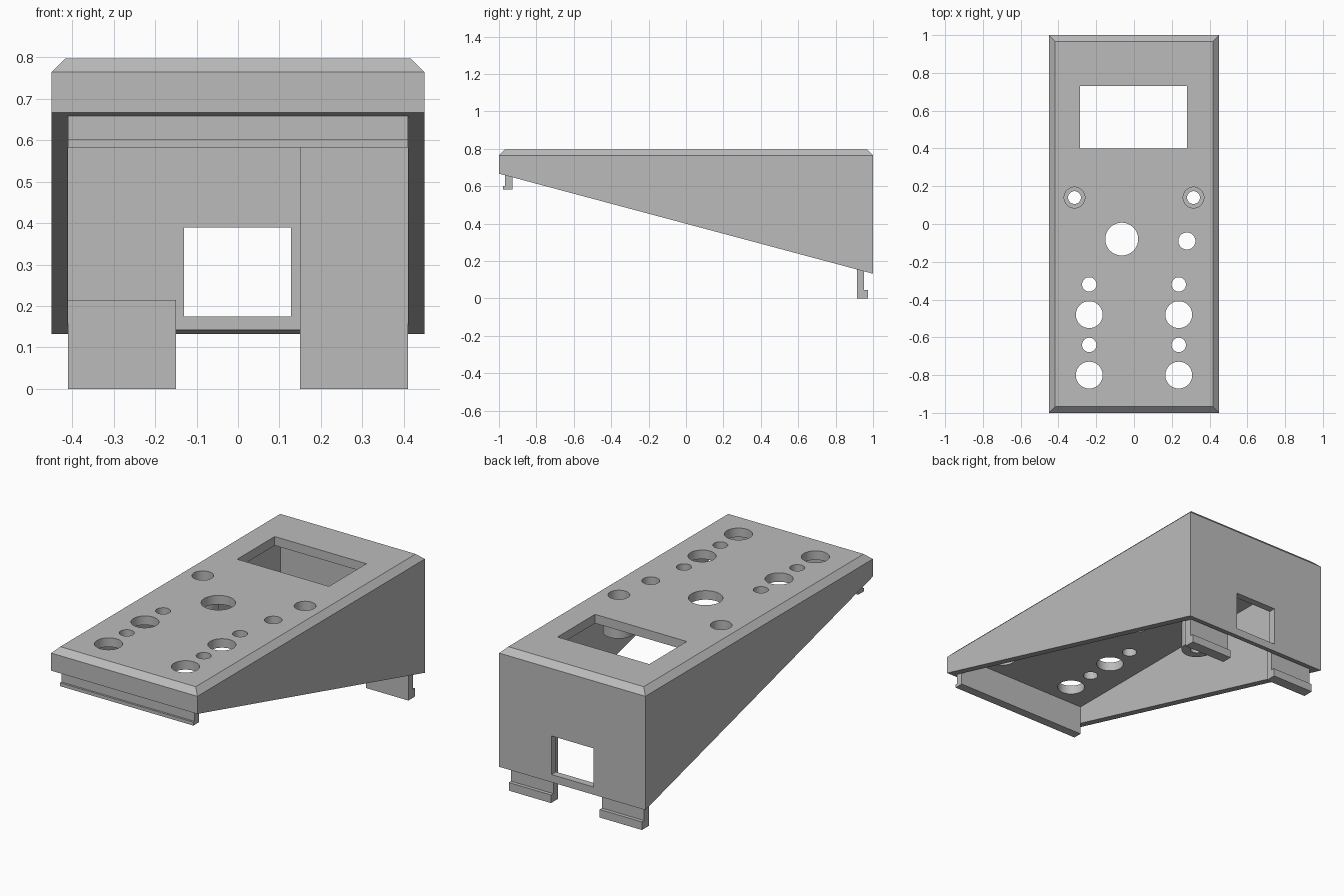
import bpy, bmesh, math
from mathutils import Matrix

if "Cube" in bpy.data.objects:
    bpy.data.objects.remove(bpy.data.objects["Cube"], do_unlink=True)

grey = bpy.data.materials.new("matte grey plastic")
grey.use_nodes = True
colour = (0.5, 0.5, 0.5, 1)
grey.diffuse_color = colour
grey.node_tree.nodes["Principled BSDF"].inputs["Base Color"].default_value = colour


def finish(name, bm):
    bmesh.ops.recalc_face_normals(bm, faces=bm.faces)
    mesh = bpy.data.meshes.new(name)
    bm.to_mesh(mesh)
    bm.free()
    mesh.materials.append(grey)
    obj = bpy.data.objects.new(name, mesh)
    bpy.context.collection.objects.link(obj)
    return obj


def add_box(bm, x, y, z):
    size = Matrix.Diagonal((x[1] - x[0], y[1] - y[0], z[1] - z[0], 1))
    centre = Matrix.Translation((sum(x) / 2, sum(y) / 2, sum(z) / 2))
    bmesh.ops.create_cube(bm, size=1, matrix=centre @ size)


def add_cylinder(bm, x, y, r, z):
    bmesh.ops.create_cone(bm, cap_ends=True, segments=48, radius1=r, radius2=r,
                          depth=z[1] - z[0],
                          matrix=Matrix.Translation((x, y, sum(z) / 2)))


def cut(target, bm):
    cutter = finish("cutter", bm)
    cutter.hide_render = True
    mod = target.modifiers.new("cut", 'BOOLEAN')
    mod.operation, mod.solver, mod.object = 'DIFFERENCE', 'EXACT', cutter
    bpy.context.view_layer.objects.active = target
    bpy.ops.object.modifier_apply(modifier=mod.name)
    bpy.data.objects.remove(cutter, do_unlink=True)


def smooth(obj):
    bpy.ops.object.select_all(action='DESELECT')
    obj.select_set(True)
    bpy.context.view_layer.objects.active = obj
    bpy.ops.object.shade_smooth_by_angle(angle=math.radians(30))


W, TOP, EDGE, BEVEL, ROOF = 0.45, 0.797, 0.765, 0.033, 0.747
IN_X, IN_Y = 0.41, 0.96

# Wedge-shaped housing with a chamfered top
bm = bmesh.new()
rings = []
for inset, front_z, back_z in ((0, 0.667, 0.132), (0, EDGE, EDGE), (BEVEL, TOP, TOP)):
    x, y = W - inset, 1 - inset
    rings.append([bm.verts.new(p) for p in
                  ((-x, -y, front_z), (x, -y, front_z), (x, y, back_z), (-x, y, back_z))])
bm.faces.new(rings[0])
bm.faces.new(rings[2])
for low, high in zip(rings, rings[1:]):
    for i in range(4):
        j = (i + 1) % 4
        bm.faces.new((low[i], low[j], high[j], high[i]))
housing = finish("housing", bm)

# Hollow interior, open below
bm = bmesh.new()
add_box(bm, (-IN_X, IN_X), (-IN_Y, IN_Y), (-0.5, ROOF))
cut(housing, bm)

# Display opening, rear port and control holes
BOSSES = [(-0.315, 0.14), (0.315, 0.14)]
bm = bmesh.new()
add_box(bm, (-0.285, 0.28), (0.4, 0.73), (0.7, 0.9))
add_box(bm, (-0.13, 0.128), (0.9, 1.1), (0.175, 0.39))
holes = [(-0.065, -0.08, 0.087), (0.28, -0.09, 0.045)]
holes += [(x, y, 0.055) for x, y in BOSSES]
for side in (-0.237, 0.237):
    for y in (-0.32, -0.64):
        holes += [(side, y, 0.038), (side, y - 0.16, 0.071)]
for x, y, r in holes:
    add_cylinder(bm, x, y, r, (0.7, 0.9))
cut(housing, bm)
smooth(housing)

# Screw bosses with deep counterbores
for name, (x, y) in zip(("right_screw_boss", "left_screw_boss"), BOSSES):
    bm = bmesh.new()
    add_cylinder(bm, x, y, 0.08, (0.59, ROOF + 0.003))
    boss = finish(name, bm)
    for r, z in ((0.055, (0.625, 0.9)), (0.034, (0.5, 0.7))):
        bm = bmesh.new()
        add_cylinder(bm, x, y, r, z)
        cut(boss, bm)
    smooth(boss)


# Snap clips: a (y, z) profile swept across x
def clip(name, x0, x1, profile):
    bm = bmesh.new()
    face = bm.faces.new([bm.verts.new((x0, y, z)) for y, z in profile])
    out = bmesh.ops.extrude_face_region(bm, geom=[face])
    verts = [v for v in out["geom"] if isinstance(v, bmesh.types.BMVert)]
    bmesh.ops.translate(bm, verts=verts, vec=(x1 - x0, 0, 0))
    finish(name, bm)


def rear_profile(top):
    return [(0.913, 0), (0.973, 0), (0.973, 0.045), (0.953, 0.045), (0.953, top), (0.913, top)]


clip("front_clip", -IN_X, IN_X,
     [(-0.928, 0.583), (-0.978, 0.583), (-0.978, 0.602), (-0.967, 0.602),
      (-0.967, 0.66), (-0.959, 0.67), (-0.959, ROOF), (-0.928, ROOF)])
clip("right_rear_clip", -IN_X, -0.15, rear_profile(0.215))
clip("left_rear_clip", 0.15, IN_X, rear_profile(ROOF))
# Webs joining the rear clips to the back wall
for name, x0, x1, top in (("right_clip_web", -IN_X, -0.15, 0.215),
                          ("left_clip_web", 0.15, IN_X, ROOF)):
    clip(name, x0, x1, [(0.95, 0.15), (0.965, 0.15), (0.965, top), (0.95, top)])
